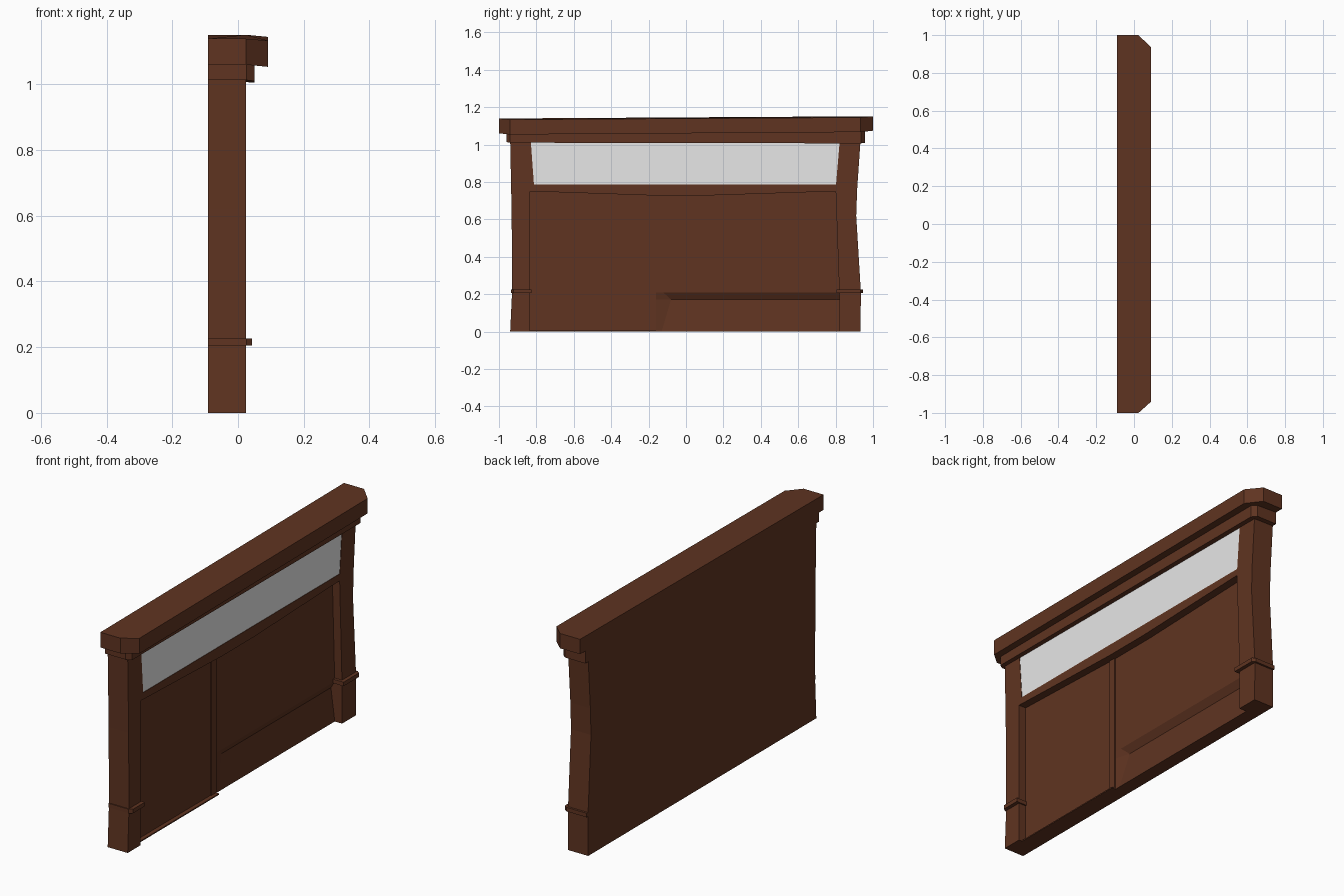
import bpy, bmesh

cube = bpy.data.objects.get("Cube")
if cube:
    bpy.data.objects.remove(cube, do_unlink=True)


def make_material(name, color):
    mat = bpy.data.materials.new(name)
    mat.use_nodes = True
    mat.diffuse_color = color
    mat.node_tree.nodes["Principled BSDF"].inputs["Base Color"].default_value = color
    return mat


wood = make_material("dark brown wood", (0.115, 0.034, 0.015, 1))
glass = make_material("pale grey glass", (0.8, 0.8, 0.8, 1))


def loft(name, loops, mat=wood):
    """Solid through a series of matching loops of points."""
    bm = bmesh.new()
    rings = [[bm.verts.new(p) for p in loop] for loop in loops]
    bm.faces.new(rings[0])
    bm.faces.new(rings[-1][::-1])
    for a, b in zip(rings, rings[1:]):
        n = len(a)
        for i in range(n):
            j = (i + 1) % n
            bm.faces.new((a[j], a[i], b[i], b[j]))
    bmesh.ops.recalc_face_normals(bm, faces=bm.faces)
    mesh = bpy.data.meshes.new(name)
    bm.to_mesh(mesh)
    bm.free()
    mesh.materials.append(mat)
    obj = bpy.data.objects.new(name, mesh)
    bpy.context.collection.objects.link(obj)


def slab(name, outline, x0, x1, mat=wood):
    """Outline in y and z, extruded along x."""
    loft(name, [[(x, y, z) for y, z in outline] for x in (x0, x1)], mat)


def ledge(name, plan, low, high):
    """Plan in x and y, with heights given as functions of x and y."""
    loft(name, [[(x, y, height(x, y)) for x, y in plan] for height in (low, high)])


def chamfered(y0, y1, x_cut, x_front, cut0, cut1):
    """Plan with its two front corners cut off."""
    return [(BACK, y0), (x_cut, y0), (x_front, y0 + cut0),
            (x_front, y1 - cut1), (x_cut, y1), (BACK, y1)]


BACK, CORE, PANEL, FRONT = -0.091, -0.065, -0.018, 0.024

# Outer edges of the end posts
right_edge = [(-0.94, 0), (-0.93, 0.21), (-0.932, 0.62), (-0.94, 1.02)]
left_edge = [(0.933, 0), (0.935, 0.21), (0.91, 0.62), (0.915, 0.76), (0.933, 1.02)]
outline = right_edge + left_edge[::-1]

# Backing board, and the panel face with a niche along its foot
slab("back_board", outline, BACK, CORE)
slab("panel_face", outline + [(0.82, 0), (0.82, 0.208), (-0.16, 0.208), (-0.16, 0)],
     CORE, PANEL)

# Hollowed kick board inside the niche
loft("kick_board", [
    [(CORE, y0, 0), (PANEL, y0, 0), (x, y1, 0.17), (PANEL, y2, 0.208), (CORE, y2, 0.208)]
    for y0, y1, y2, x in ((-0.16, -0.16, -0.16, PANEL),
                          (-0.13, -0.08, -0.12, -0.04),
                          (0.82, 0.82, 0.82, -0.04))])

# End posts
slab("right_post", right_edge + [(-0.83, 1.02), (-0.813, 0.785), (-0.834, 0.75), (-0.834, 0)],
     PANEL, FRONT)
slab("left_post", left_edge + [(0.822, 1.02), (0.80, 0.76), (0.82, 0.2), (0.82, 0)],
     PANEL, FRONT)

# Thin collars around the posts
for name, y0, y1, c0, c1 in (("right_collar", -0.935, -0.827, 0.012, 0),
                             ("left_collar", 0.805, 0.945, 0, 0.012)):
    ledge(name, chamfered(y0, y1, 0.026, 0.043, c0, c1),
          lambda x, y: 0.205, lambda x, y: 0.226)

# Sagging rail under the window
slab("window_rail", [(-0.834, 0.785), (-0.834, 0.75), (-0.16, 0.727), (0.1, 0.727),
                     (0.802, 0.75), (0.802, 0.785)], PANEL, FRONT)

# Long window, nearly flush with its frame
slab("window_glass", [(-0.82, 0.78), (0.805, 0.78), (0.825, 1.02), (-0.835, 1.02)],
     PANEL, FRONT - 0.002, glass)

# Upright divider between the panels
slab("panel_divider", [(-0.2, 0), (-0.16, 0), (-0.16, 0.735), (-0.2, 0.735)],
     PANEL, PANEL + 0.005)

# Low sill along the floor
slab("floor_sill", [(-0.834, 0), (-0.16, 0), (-0.16, 0.006), (-0.834, 0.006)], PANEL, 0.004)

# Stepped moulding under the cap
ledge("cornice", chamfered(-0.96, 0.957, 0.026, 0.05, 0.018, 0.022),
      lambda x, y: 1.011 - 0.002 * y - (0.003 if x > 0.04 else 0),
      lambda x, y: 1.08)

# Heavy cap, rising slightly toward one end
ledge("top_cap", chamfered(-1, 1, 0.024, 0.091, 0.06, 0.066),
      lambda x, y: 1.067 + 0.007 * y - (0.007 if x > 0.05 else 0),
      lambda x, y: 1.145 + 0.006 * y - (0.006 if x > 0.05 else 0))
